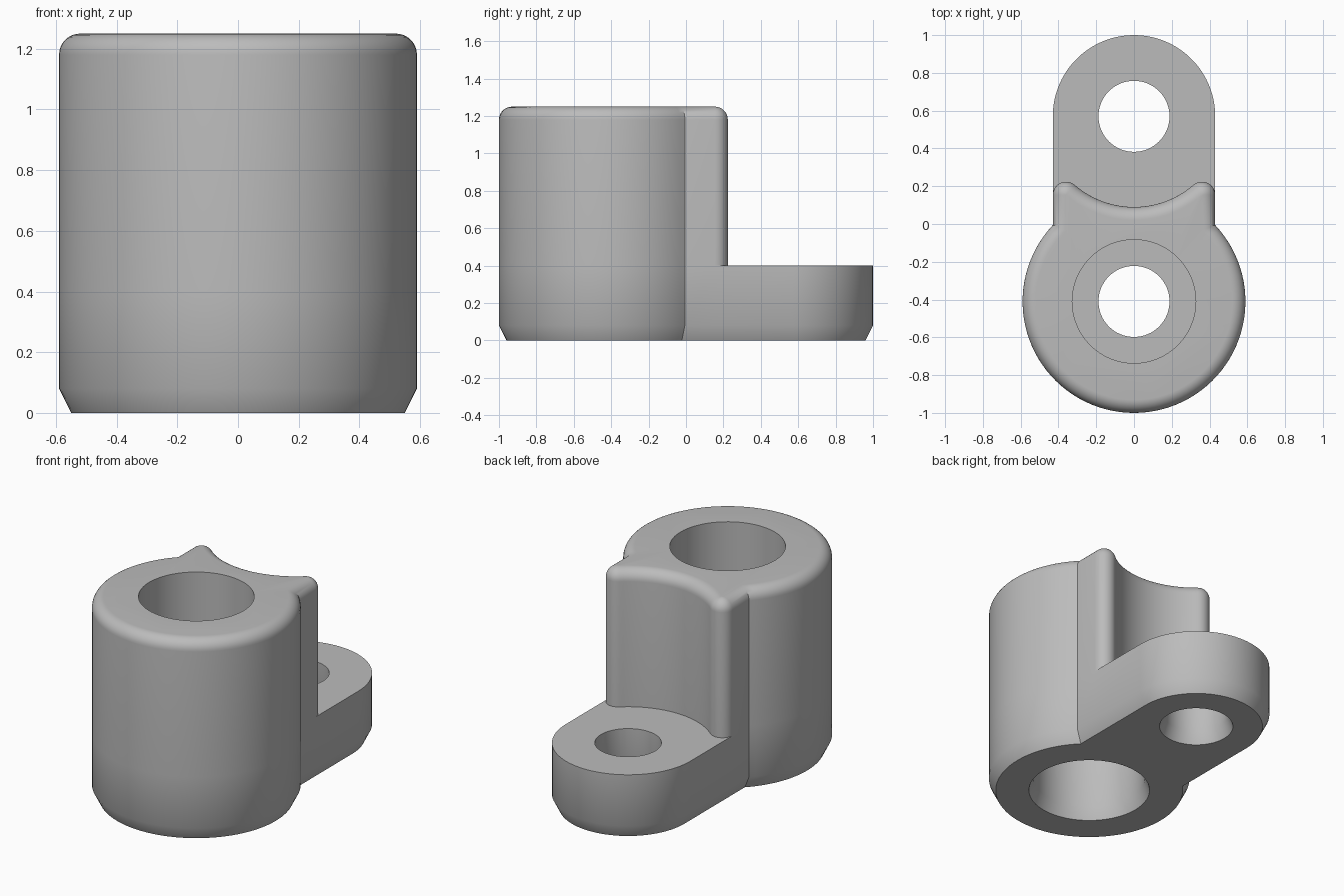
import bpy, bmesh
from math import sin, cos, pi, sqrt, atan2

if "Cube" in bpy.data.objects:
    bpy.data.objects.remove(bpy.data.objects["Cube"])

# Main dimensions
BOSS_Y, BOSS_R, HEIGHT = -0.41, 0.59, 1.25
LUG_Y, LUG_R, LUG_TOP = 0.57, 0.43, 0.4
SCOOP_R, FILLET = 0.48, 0.07
CHAMFER, CHAMFER_Z = 0.04, 0.08
TIP_X = LUG_R - FILLET
TIP_Y = LUG_Y - sqrt((SCOOP_R + FILLET) ** 2 - TIP_X ** 2)
TIP_SEGS, SCOOP_SEGS, BOSS_SEGS, FILLET_SEGS = 8, 32, 72, 8


def arc(cx, cy, r, a, b, segs):
    return [(cx + r * cos(a + (b - a) * i / segs), cy + r * sin(a + (b - a) * i / segs))
            for i in range(segs + 1)]


def boss_arc(d):
    """Round front of the outline, moved inward by d."""
    half = LUG_R - d
    a = atan2(sqrt((BOSS_R - d) ** 2 - half ** 2), half)
    return arc(0, BOSS_Y, BOSS_R - d, pi - a, 2 * pi + a, BOSS_SEGS)


def upper_outline(d):
    """Boss with two rounded horns and a concave back."""
    a = atan2(LUG_Y - TIP_Y, -TIP_X)
    tip = arc(TIP_X, TIP_Y, FILLET - d, 0, a, TIP_SEGS)
    scoop = arc(0, LUG_Y, SCOOP_R + d, a - pi, -a, SCOOP_SEGS)
    left = [(-x, y) for x, y in reversed(tip)]
    return tip + scoop[1:-1] + left + boss_arc(d)


def lower_outline(d):
    """Boss joined to the round-ended lug."""
    side = LUG_R - d
    count = 2 * TIP_SEGS + SCOOP_SEGS - 2
    end = arc(0, LUG_Y, side, 0, pi, count)
    return [(side, TIP_Y)] + end + [(-side, TIP_Y)] + boss_arc(d)


def loft(name, rings):
    """Skin a stack of (outline, z) rings and cap both ends."""
    bm = bmesh.new()
    loops = [[bm.verts.new((x, y, z)) for x, y in pts] for pts, z in rings]
    for lo, hi in zip(loops, loops[1:]):
        for i in range(len(lo)):
            j = (i + 1) % len(lo)
            bm.faces.new((lo[i], lo[j], hi[j], hi[i]))
    bm.faces.new(loops[0][::-1])
    bm.faces.new(loops[-1])
    bmesh.ops.remove_doubles(bm, verts=bm.verts, dist=1e-5)
    bmesh.ops.recalc_face_normals(bm, faces=bm.faces)
    mesh = bpy.data.meshes.new(name)
    bm.to_mesh(mesh)
    bm.free()
    obj = bpy.data.objects.new(name, mesh)
    bpy.context.collection.objects.link(obj)
    return obj


def cut(target, name, y, profile):
    """Cut a turned hole with the given (radius, z) profile."""
    cutter = loft(name, [(arc(0, y, r, 0, 2 * pi, 64)[:-1], z) for r, z in profile])
    cutter.hide_render = True
    mod = target.modifiers.new(name, "BOOLEAN")
    mod.operation, mod.solver, mod.object = "DIFFERENCE", "EXACT", cutter
    bpy.ops.object.modifier_apply(modifier=name)
    bpy.data.objects.remove(cutter)


# Body: chamfered foot, lug, scooped upper part and rounded top edge
rings = [(lower_outline(CHAMFER), 0), (lower_outline(0), CHAMFER_Z),
         (lower_outline(0), LUG_TOP), (upper_outline(0), LUG_TOP)]
for k in range(FILLET_SEGS + 1):
    t = pi / 2 * k / FILLET_SEGS
    d = min(FILLET * (1 - cos(t)), FILLET - 0.001)
    rings.append((upper_outline(d), HEIGHT - FILLET + FILLET * sin(t)))
body = loft("bracket_body", rings)
bpy.context.view_layer.objects.active = body
body.select_set(True)

# Holes: bores with flared lower rims, and a narrow passage through the inner web
BORE, HOLE, FLARE = 0.327, 0.188, 0.028
cut(body, "lower_bore", BOSS_Y,
    [(BORE + 2 * FLARE, -CHAMFER_Z), (BORE, CHAMFER_Z), (BORE, 0.52)])
cut(body, "upper_bore", BOSS_Y, [(BORE, 0.72), (BORE, HEIGHT + 0.1)])
cut(body, "web_hole", BOSS_Y, [(HOLE, 0.45), (HOLE, 0.8)])
cut(body, "lug_hole", LUG_Y,
    [(HOLE + 2 * FLARE, -CHAMFER_Z), (HOLE, CHAMFER_Z), (HOLE, LUG_TOP + 0.1)])

# Grey finish
grey = bpy.data.materials.new("plain_grey")
grey.use_nodes = True
colour = (0.5, 0.5, 0.5, 1)
grey.diffuse_color = colour
grey.node_tree.nodes["Principled BSDF"].inputs["Base Color"].default_value = colour
body.data.materials.clear()
body.data.materials.append(grey)
for face in body.data.polygons:
    face.material_index = 0
bpy.ops.object.shade_smooth_by_angle(angle=pi / 6)
